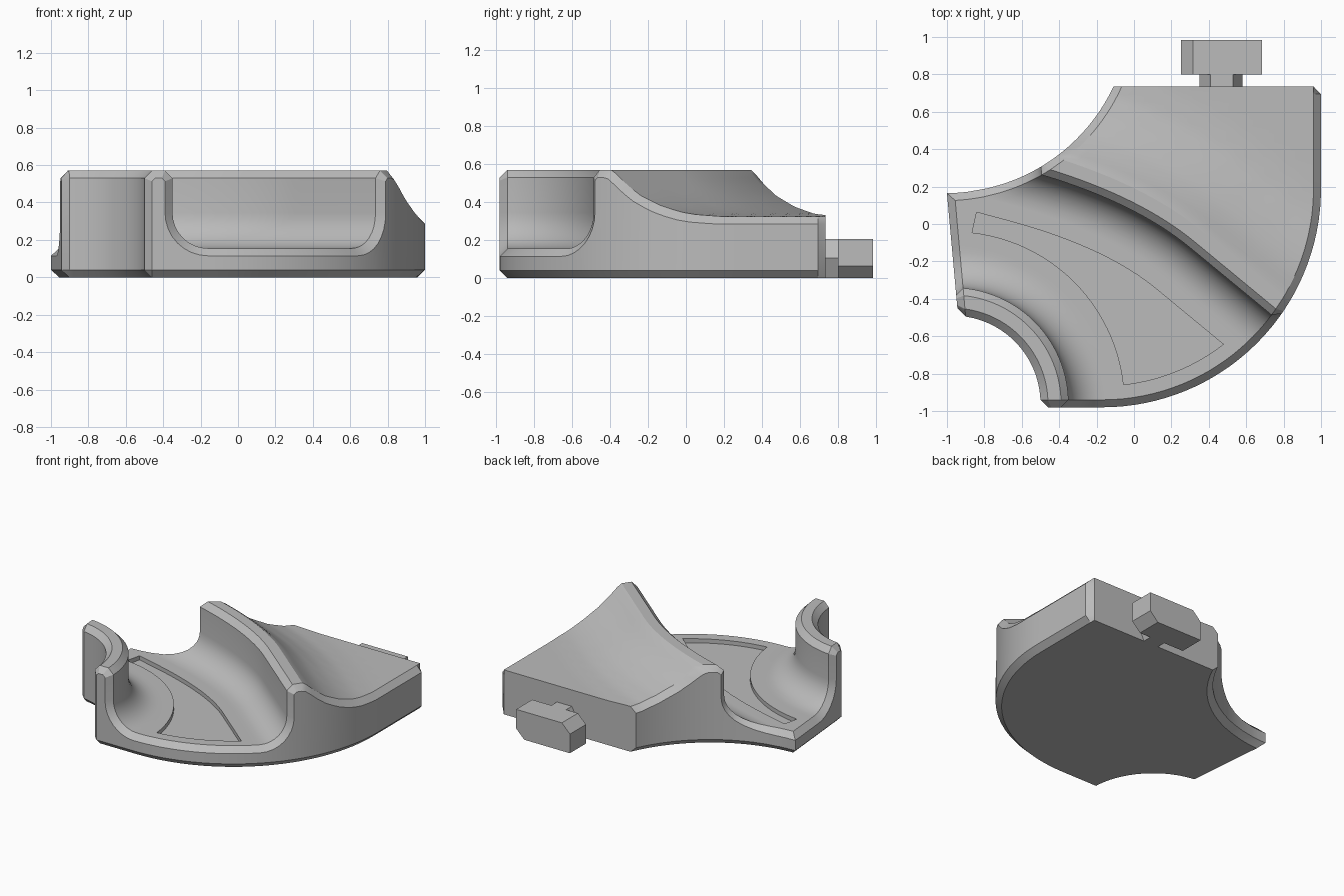
import bpy, bmesh
from math import sin, cos, pi, atan2, sqrt
from mathutils import Vector
from mathutils.geometry import intersect_point_line

if "Cube" in bpy.data.objects:
    bpy.data.objects.remove(bpy.data.objects["Cube"])

grey = bpy.data.materials.new("plain grey")
grey.use_nodes = True
grey.diffuse_color = (0.5, 0.5, 0.5, 1)
grey.node_tree.nodes["Principled BSDF"].inputs["Base Color"].default_value = (0.5, 0.5, 0.5, 1)

# Plan layout: hub of the low wall, concave side, convex side
HUB = Vector((-0.97, -0.96))
DENT, DENT_R = Vector((-1.008, 1.158)), 0.993
BOW, BOW_R = Vector((-0.17, 0.19)), 1.17
BACK, FLOOR, TOP, CH, FIL = 0.735, 0.155, 0.57, 0.04, 0.19
COLS = 28


def on_circle(c, r, a):
    return c + Vector((cos(a), sin(a))) * r


def bow_arc(inset, a0, a1, n):
    return [on_circle(BOW, BOW_R - inset, a0 + (a1 - a0) * i / n) for i in range(n + 1)]


def dent_x(y, inset):
    return DENT.x + sqrt((DENT_R + inset) ** 2 - (DENT.y - y) ** 2)


def dent_y(x, inset):
    return DENT.y - sqrt((DENT_R + inset) ** 2 - (x - DENT.x) ** 2)


def east_x(y, inset):
    if y > BOW.y:
        return 1 - inset
    return BOW.x + sqrt((BOW_R - inset) ** 2 - (y - BOW.y) ** 2)


outline = [Vector((-0.896, -0.98))] + bow_arc(0, -pi / 2, 0, 40) + [Vector((1, BACK))]
outline += [Vector((x, dent_y(x, 0))) for x in [-0.11 - 0.89 * i / 24 for i in range(25)]]


def depth(p):
    """Distance inside the outline, negative outside."""
    best, inside = 9, False
    for a, b in zip(outline, outline[1:] + outline[:1]):
        q, t = intersect_point_line(p, a, b)
        q = a.lerp(b, min(max(t, 0), 1))
        best = min(best, (p - q).length)
        if (a.y > p.y) != (b.y > p.y) and p.x < a.x + (p.y - a.y) * (b.x - a.x) / (b.y - a.y):
            inside = not inside
    return best if inside else -best


# Two families of parallel curves, each running west to east
def hub_curve(t, r):
    return on_circle(HUB, r, pi / 2 * (1 - t))


A, B, C = Vector((-0.6, 0.293)), Vector((-0.02, 0.137)), Vector((0.3, -0.127))


def ridge_curve(t, d):
    k = min(max(t, 0), 1)
    tan = 2 * ((B - A) * (1 - k) + (C - B) * k)
    p = A * (1 - k) ** 2 + B * 2 * k * (1 - k) + C * k * k + tan * (t - k)
    return p + Vector((-tan.y, tan.x)).normalized() * d


def clip(f, d, inset):
    """Points of a curve between the two sides of the inset outline."""
    ends = []
    for step in (-0.02, 0.02):
        t = 0.5
        while depth(f(t + step, d)) > inset:
            t += step
        lo, hi = t, t + step
        for _ in range(16):
            mid = (lo + hi) / 2
            lo, hi = (mid, hi) if depth(f(mid, d)) > inset else (lo, mid)
        ends.append(lo)
    return [f(ends[0] + (ends[1] - ends[0]) * i / COLS, d) for i in range(COLS + 1)]


def row(core, west, east, low_west, low_east):
    """One strand: foot, side and rim at each end, surface points between."""
    low = lambda p, z: Vector((p.x, p.y, z))
    return [low(low_west, 0), low(west, CH), west] + core + [east, low(east, CH), low(low_east, 0)]


def rail(f, d, z, d2, z2):
    rim, foot = clip(f, d2, 0), clip(f, d2, CH)
    core = [p.to_3d() + Vector((0, 0, z)) for p in clip(f, d, CH)]
    up = Vector((0, 0, z2))
    return row(core, rim[0].to_3d() + up, rim[-1].to_3d() + up, foot[0], foot[-1])


def blend(a, b, s, w, e):
    """Mix two strands, bending the ends to meet the given points."""
    pts = [p.lerp(q, s) for p, q in zip(a, b)]
    dw, de = w - pts[0], e - pts[-1]
    return [p + dw * (1 - i / COLS) ** 3 + de * (i / COLS) ** 3 for i, p in enumerate(pts)]


# Low curved wall with its fillet
base = [p.to_3d() for p in clip(hub_curve, 0.51, CH)]
rows = [[base[0]] * 3 + base + [base[-1]] * 3]
for args in ((0.47, CH, 0.51, CH), (0.47, 0.53, 0.51, 0.513), (0.51, TOP, 0.527, 0.53),
             (0.58, TOP, 0.563, 0.53), (0.62, 0.53, 0.58, 0.513)):
    rows.append(rail(hub_curve, *args))
ZC = FLOOR + FIL
angles = [pi / 2 * i / 8 for i in range(9)]
for a in angles:
    rows.append(rail(hub_curve, 0.81 - FIL * cos(a), ZC - FIL * sin(a),
                     0.81 - (FIL + CH) * cos(a), ZC - (FIL + CH) * sin(a)))

# Ridge with its fillet
ridge = [rail(ridge_curve, -FIL + FIL * cos(a), ZC - FIL * sin(a),
              -FIL + (FIL + CH) * cos(a), ZC - (FIL + CH) * sin(a)) for a in reversed(angles)]
for args in ((0, 0.53, CH, 0.513), (0.04, TOP, 0.057, 0.53), (0.11, TOP, 0.09, 0.53)):
    ridge.append(rail(ridge_curve, *args))

# Flat floor strands between the two fillets
first, last, STEPS = rows[-1], ridge[0], 16
for j in range(1, STEPS):
    s, ends = j / STEPS, []
    for inset, col, z, corner in ((0, 2, FLOOR - CH, (-1, 0.165)), (CH, 3, FLOOR, (-0.956, 0.126))):
        corner = Vector(corner)
        if s <= 0.5:
            w = first[col].xy.lerp(corner, 2 * s)
        else:
            x = corner.x + (last[col].x - corner.x) * (2 * s - 1)
            w = Vector((x, dent_y(x, inset)))
        p, q = first[-1 - col].xy - BOW, last[-1 - col].xy - BOW
        a0, a1 = atan2(p.y, p.x), atan2(q.y, q.x)
        e = on_circle(BOW, BOW_R - inset, a0 + (a1 - a0) * s)
        ends += [Vector((w.x, w.y, z)), Vector((e.x, e.y, z))]
    core = blend(first[3:-3], last[3:-3], s, ends[2], ends[3])
    rows.append(row(core, ends[0], ends[1], ends[2], ends[3]))
rows += ridge

# Back slope falling away from the ridge
spine = [ridge_curve(-0.5 + 3 * i / 200, 0) for i in range(201)]
slope = [(0.11, TOP), (0.14, 0.55), (0.2, 0.495), (0.28, 0.435), (0.4, 0.375), (0.52, 0.338), (0.66, 0.325)]


def slope_z(p):
    d = min((p.xy - q).length for q in spine)
    if d <= slope[0][0]:
        return TOP
    for (d0, z0), (d1, z1) in zip(slope, slope[1:]):
        if d < d1:
            return z0 + (z1 - z0) * (d - d0) / (d1 - d0)
    return slope[-1][1]


def lift(p, drop=0):
    return Vector((p.x, p.y, slope_z(p) - drop))


crest = rows[-1]
back_line = [Vector((dent_x(BACK, CH) + (1 - CH - dent_x(BACK, CH)) * i / COLS, BACK, 0)) for i in range(COLS + 1)]
for w in [0.965 * (j / 18) ** 1.3 for j in range(1, 19)] + [1]:
    ends = []
    for inset, col in ((0, 2), (CH, 3)):
        yw = crest[col].y + (BACK - crest[col].y) * w
        ye = crest[-1 - col].y + (BACK - crest[-1 - col].y) * w
        ends += [Vector((dent_x(yw, inset), yw, 0)), Vector((east_x(ye, CH if w == 1 else inset), ye, 0))]
    core = [lift(p) for p in blend(crest[3:-3], back_line, w, ends[2], ends[3])]
    rows.append(row(core, lift(ends[0], CH), lift(ends[1], CH), ends[2], ends[3]))


def make_object(name, faces):
    bm, cache = bmesh.new(), {}
    for pts in faces:
        loop = []
        for p in pts:
            key = tuple(round(c, 4) + 0.0 for c in p)
            if key not in cache:
                cache[key] = bm.verts.new(key)
            if cache[key] not in loop:
                loop.append(cache[key])
        if len(loop) > 2 and not bm.faces.get(loop):
            bm.faces.new(loop)
    bmesh.ops.recalc_face_normals(bm, faces=bm.faces[:])
    mesh = bpy.data.meshes.new(name)
    bm.to_mesh(mesh)
    bm.free()
    mesh.materials.append(grey)
    obj = bpy.data.objects.new(name, mesh)
    bpy.context.collection.objects.link(obj)
    return obj


def prism(name, ring, offset):
    far = [p + offset for p in ring]
    n = len(ring)
    sides = [(ring[i], ring[(i + 1) % n], far[(i + 1) % n], far[i]) for i in range(n)]
    return make_object(name, [ring, far] + sides)


# Tray body: skin of strands, back face and underside
faces = [(a[i], a[i + 1], b[i + 1], b[i]) for a, b in zip(rows, rows[1:]) for i in range(len(a) - 1)]
faces.append(rows[-1])
faces.append(rows[0] + [r[-1] for r in rows[1:]] + [r[0] for r in reversed(rows)])
tray = make_object("tray_body", faces)

# Shallow recess in the floor
INSET = 0.115
upper, lower = clip(ridge_curve, -0.285, INSET), clip(hub_curve, 0.92, INSET)
p, q = upper[-1] - BOW, lower[-1] - BOW
ring = upper + bow_arc(INSET, atan2(p.y, p.x), atan2(q.y, q.x), 14)[1:-1] + lower[::-1]
cutter = prism("recess_cutter", [Vector((v.x, v.y, FLOOR - 0.03)) for v in ring], Vector((0, 0, 0.15)))
cutter.hide_render = True
cut = tray.modifiers.new("recess", "BOOLEAN")
cut.operation, cut.solver, cut.object = "DIFFERENCE", "EXACT", cutter
bpy.ops.object.select_all(action="DESELECT")
bpy.context.view_layer.objects.active = tray
tray.select_set(True)
bpy.ops.object.modifier_apply(modifier=cut.name)
bpy.data.objects.remove(cutter)
bpy.ops.object.shade_smooth_by_angle(angle=pi / 6)

# Connector at the back: hexagonal stem and keyed head
stem = [(0.41, 0), (0.35, 0.1), (0.41, 0.205), (0.53, 0.205), (0.58, 0.105), (0.53, 0)]
head = [(0.25, 0), (0.25, 0.14), (0.315, 0.205), (0.685, 0.205), (0.685, 0.065), (0.62, 0)]
for name, shape, y0, y1 in (("connector_stem", stem, BACK, 0.8), ("connector_head", head, 0.8, 0.985)):
    prism(name, [Vector((x, y0, z)) for x, z in shape], Vector((0, y1 - y0, 0)))
